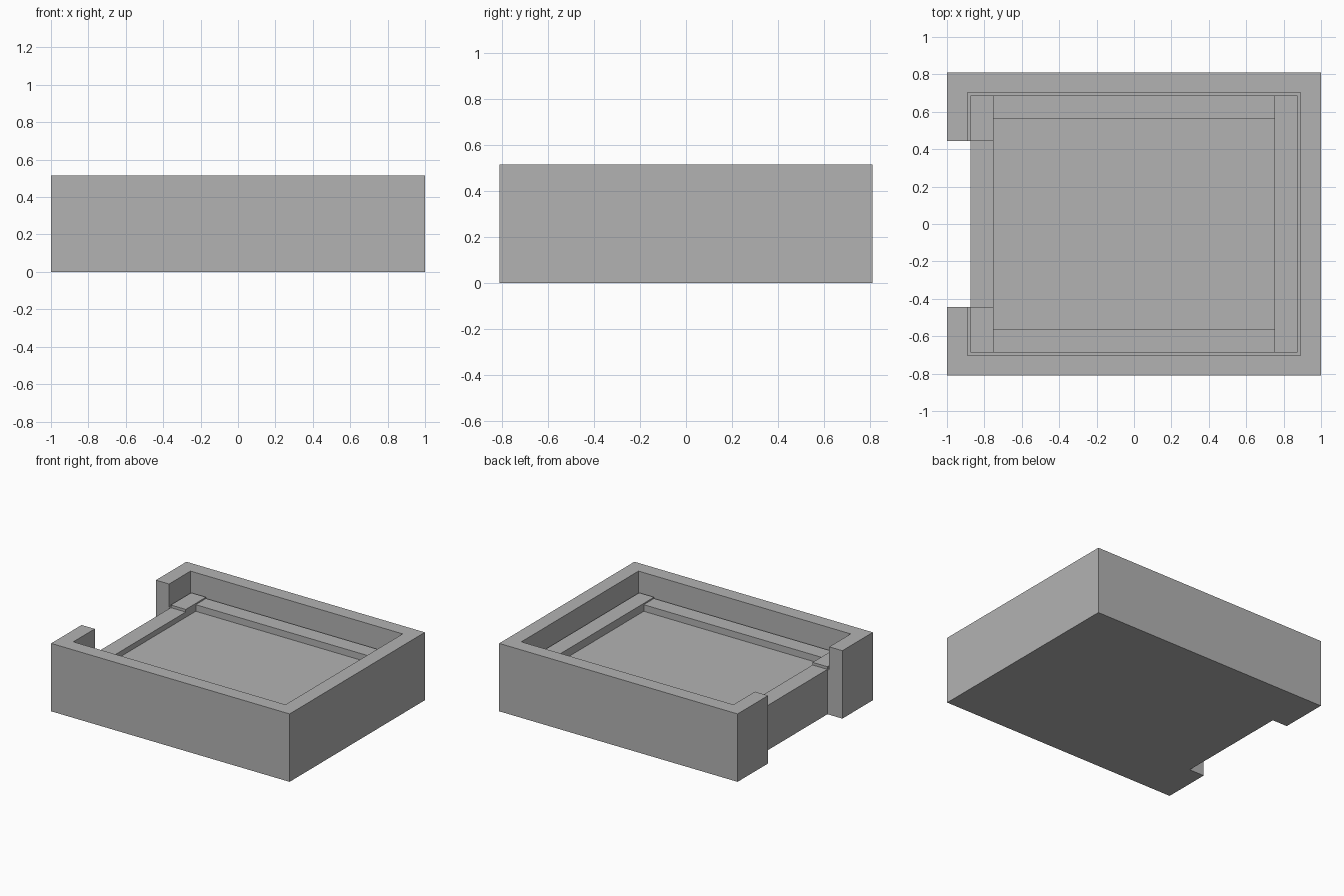
import bpy
import bmesh
from mathutils import Vector

default = bpy.data.objects.get("Cube")
if default:
    bpy.data.objects.remove(default, do_unlink=True)

grey = bpy.data.materials.new("plain grey")
grey.use_nodes = True
colour = (0.45, 0.45, 0.45, 1)
grey.diffuse_color = colour
grey.node_tree.nodes["Principled BSDF"].inputs["Base Color"].default_value = colour


def box(name, low, high):
    """Axis-aligned box between two opposite corners."""
    low, high = Vector(low), Vector(high)
    bm = bmesh.new()
    bmesh.ops.create_cube(bm, size=1)
    for v in bm.verts:
        v.co = (low + high) / 2 + v.co * (high - low)
    mesh = bpy.data.meshes.new(name)
    bm.to_mesh(mesh)
    bm.free()
    mesh.materials.append(grey)
    obj = bpy.data.objects.new(name, mesh)
    bpy.context.collection.objects.link(obj)
    return obj


def cut(target, name, low, high):
    """Subtract a box and discard the cutter."""
    cutter = box(name, low, high)
    cutter.hide_render = True
    mod = target.modifiers.new(name, "BOOLEAN")
    mod.operation = "DIFFERENCE"
    mod.solver = "EXACT"
    mod.object = cutter
    bpy.context.view_layer.objects.active = target
    bpy.ops.object.modifier_apply(modifier=name)
    bpy.data.objects.remove(cutter, do_unlink=True)


HEIGHT, LEDGE, RAIL, PLATE, FLOOR = 0.515, 0.34, 0.35, 0.36, 0.30
GAP = 0.445     # half width of the side opening
IN_X, IN_Y = 0.75, 0.565    # half size of the sunken floor
OUT_X, OUT_Y = 0.875, 0.688  # outer edge of the raised ledges

# Tray body with its pocket, sunken floor and side opening
tray = box("tray_body", (-1, -0.81, 0), (1, 0.81, HEIGHT))
cut(tray, "pocket", (-0.89, -0.702, LEDGE), (0.89, 0.702, 1))
cut(tray, "sunken_floor", (-IN_X, -IN_Y, FLOOR), (IN_X, IN_Y, 1))
cut(tray, "side_opening", (-2, -GAP, -1), (-OUT_X, GAP, 1))

# Raised ledges around the floor
base = LEDGE - 0.02
for side, s in (("front", -1), ("back", 1)):
    ys = sorted((s * IN_Y, s * OUT_Y))
    box(side + "_ledge", (-IN_X, ys[0], base), (IN_X, ys[1], RAIL))
    ys = sorted((s * GAP, s * OUT_Y))
    box(side + "_corner_plate", (-OUT_X, ys[0], base), (-IN_X, ys[1], PLATE))
box("end_ledge", (IN_X, -OUT_Y, base), (OUT_X, OUT_Y, PLATE))
